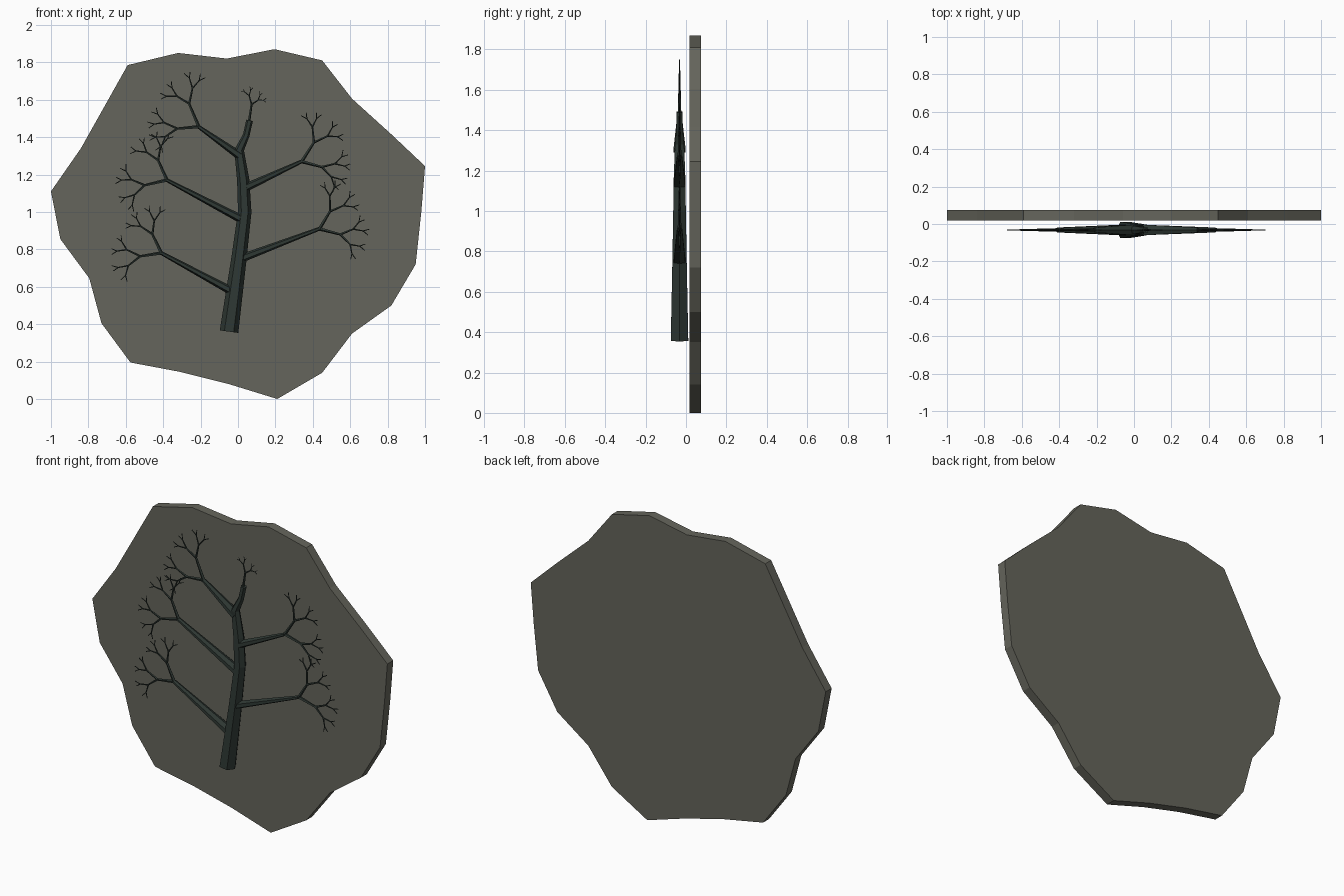
import bpy, bmesh, math, random
from mathutils import Vector

if "Cube" in bpy.data.objects:
    bpy.data.objects.remove(bpy.data.objects["Cube"])

random.seed(4)


def material(name, rgb):
    m = bpy.data.materials.new(name)
    m.diffuse_color = (*rgb, 1)
    m.use_nodes = True
    m.node_tree.nodes["Principled BSDF"].inputs["Base Color"].default_value = m.diffuse_color
    return m


STONE = material("grey stone", (0.130, 0.130, 0.106))
BARK = material("dark green bark", (0.028, 0.040, 0.034))
TREE_Y = -0.032


def finish(name, bm, mat):
    bmesh.ops.recalc_face_normals(bm, faces=bm.faces)
    me = bpy.data.meshes.new(name)
    bm.to_mesh(me)
    bm.free()
    me.materials.append(mat)
    ob = bpy.data.objects.new(name, me)
    bpy.context.collection.objects.link(ob)


def tube(bm, pts, sides=6, depth=1.0):
    """Tapered flat-sided limb through (x, z, radius) points; depth stretches it in y."""
    rings = []
    for i, (x, z, r) in enumerate(pts):
        a, b = pts[max(i - 1, 0)], pts[min(i + 1, len(pts) - 1)]
        d = Vector((b[0] - a[0], 0, b[1] - a[1])).normalized()
        side = Vector((d.z, 0, -d.x))
        ring = []
        for k in range(sides):
            t = 2 * math.pi * k / sides
            p = Vector((x, TREE_Y, z)) + side * (r * math.cos(t))
            p.y += r * depth * math.sin(t)
            ring.append(bm.verts.new(p))
        rings.append(ring)
    for lo, hi in zip(rings, rings[1:]):
        for k in range(sides):
            n = (k + 1) % sides
            bm.faces.new((lo[k], lo[n], hi[n], hi[k]))
    bm.faces.new(rings[0])
    bm.faces.new(rings[-1])


def twigs(bm, x, z, angle, length, r, levels, spread=36):
    """Forking twigs, each pair shorter and thinner than its parent."""
    for s in (-1, 1):
        a = math.radians(angle + s * spread + random.uniform(-5, 5))
        ln = length * random.uniform(0.92, 1.08)
        x2, z2 = x + ln * math.cos(a), z + ln * math.sin(a)
        tube(bm, [(x, z, r), (x2, z2, r * 0.68)], 5)
        if levels > 1:
            twigs(bm, x2, z2, math.degrees(a), length * 0.66, r * 0.68, levels - 1, spread * 0.93)


# Irregular stone slab behind the tree
outline = [(-1, 1.11), (-.84, 1.34), (-.59, 1.785), (-.32, 1.85), (-.06, 1.82), (.195, 1.87),
           (.45, 1.81), (.61, 1.605), (.82, 1.415), (1, 1.245), (.98, 1.0), (.95, .72),
           (.82, .50), (.61, .35), (.45, .14), (.21, 0), (-.05, .08), (-.31, .145),
           (-.575, .195), (-.73, .405), (-.795, .645), (-.95, .855)]
bm = bmesh.new()
front = [bm.verts.new((x, 0.018, z)) for x, z in outline]
back = [bm.verts.new((x, 0.075, z)) for x, z in outline]
bm.faces.new(front)
bm.faces.new(back)
for i in range(len(outline)):
    j = (i + 1) % len(outline)
    bm.faces.new((front[i], front[j], back[j], back[i]))
finish("stone_slab", bm, STONE)

# Trunk, narrowing into a bent leader
bm = bmesh.new()
tube(bm, [(-.048, .36, .05), (.005, .75, .041), (.036, 1.0, .036), (.028, 1.17, .033),
          (.006, 1.33, .026), (.044, 1.41, .018), (.062, 1.49, .018)], 6, 1.0)
finish("trunk", bm, BARK)

# Twig on top of the leader
bm = bmesh.new()
tube(bm, [(.055, 1.46, .008), (.072, 1.575, .006)], 5)
twigs(bm, .072, 1.575, 72, .045, .005, 3)
finish("top_twig", bm, BARK)

# Side branches: start, end, first twig length
branches = {
    "lower_left_branch": ((-.03, .575), (-.41, .78), .118),
    "middle_left_branch": ((.03, .955), (-.38, 1.17), .122),
    "upper_left_branch": ((.01, 1.30), (-.21, 1.455), .125),
    "lower_right_branch": ((.0, .745), (.435, .91), .118),
    "upper_right_branch": ((.03, 1.125), (.34, 1.27), .118),
}
for name, ((x0, z0), (x1, z1), length) in branches.items():
    bm = bmesh.new()
    tube(bm, [(x0, z0, .023), (x1, z1, .010)], 6, 1.5)
    angle = math.degrees(math.atan2(z1 - z0, x1 - x0))
    twigs(bm, x1, z1, angle, length, .010, 4)
    finish(name, bm, BARK)
